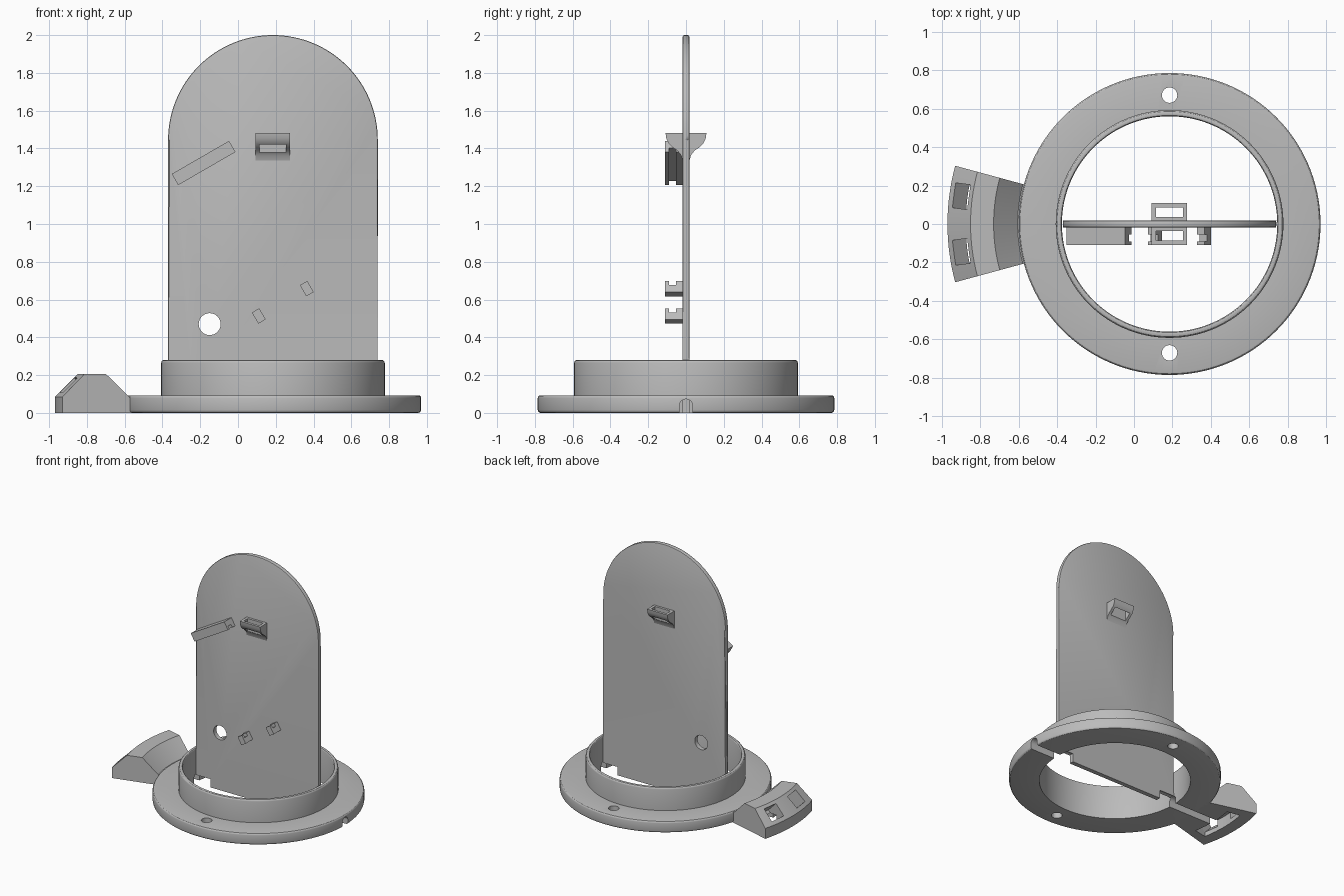
import bpy, bmesh
from math import radians, sin, cos, pi, ceil
from mathutils import Matrix, Vector

if "Cube" in bpy.data.objects:
    bpy.data.objects.remove(bpy.data.objects["Cube"])

CX = 0.185      # axis of the round base
HALF = 0.018    # half the thickness of the upright plate
TILT = radians(30)

grey = bpy.data.materials.new("light_grey")
grey.use_nodes = True
grey.diffuse_color = (0.5, 0.5, 0.5, 1)
grey.node_tree.nodes["Principled BSDF"].inputs["Base Color"].default_value = (0.5, 0.5, 0.5, 1)


def finish(name, bm):
    bmesh.ops.recalc_face_normals(bm, faces=bm.faces)
    mesh = bpy.data.meshes.new(name)
    bm.to_mesh(mesh)
    bm.free()
    mesh.materials.append(grey)
    ob = bpy.data.objects.new(name, mesh)
    bpy.context.collection.objects.link(ob)
    return ob


def prism(name, points, direction):
    """Extrude a closed outline of 3D points along a vector."""
    bm = bmesh.new()
    face = bm.faces.new([bm.verts.new(p) for p in points])
    new = bmesh.ops.extrude_face_region(bm, geom=[face])["geom"]
    verts = [v for v in new if isinstance(v, bmesh.types.BMVert)]
    bmesh.ops.translate(bm, verts=verts, vec=direction)
    return finish(name, bm)


def sweep(name, profile, start=0, end=360, step=3):
    """Turn a closed (radius, z) profile about the base axis."""
    full = end - start == 360
    n = ceil((end - start) / step)
    bm = bmesh.new()
    rings = []
    for i in range(n if full else n + 1):
        a = radians(start + (end - start) * i / n)
        rings.append([bm.verts.new((CX + r * cos(a), r * sin(a), z)) for r, z in profile])
    m = len(profile)
    for i in range(n):
        a, b = rings[i], rings[(i + 1) % len(rings)]
        for j in range(m):
            k = (j + 1) % m
            bm.faces.new((a[j], a[k], b[k], b[j]))
    if not full:
        bm.faces.new(rings[0])
        bm.faces.new(rings[-1])
    return finish(name, bm)


def box(name, centre, size, turn=Matrix()):
    bm = bmesh.new()
    bmesh.ops.create_cube(bm, size=1, matrix=Matrix.Translation(centre) @ turn @ Matrix.Diagonal((*size, 1)))
    return finish(name, bm)


def rod(name, centre, radius, depth, axis="Z"):
    turn = Matrix.Rotation(pi / 2, 4, "X") if axis == "Y" else Matrix()
    bm = bmesh.new()
    bmesh.ops.create_cone(bm, cap_ends=True, segments=32, radius1=radius, radius2=radius,
                          depth=depth, matrix=Matrix.Translation(centre) @ turn)
    return finish(name, bm)


def cut(target, *cutters):
    for c in cutters:
        mod = target.modifiers.new("cut", "BOOLEAN")
        mod.operation, mod.solver, mod.object = "DIFFERENCE", "EXACT", c
        c.hide_render = True
        c.hide_viewport = True
        c.display_type = "WIRE"


def smooth(ob):
    bpy.ops.object.select_all(action="DESELECT")
    bpy.context.view_layer.objects.active = ob
    ob.select_set(True)
    bpy.ops.object.shade_smooth_by_angle(angle=radians(30))


def fillet(r, z, size, start):
    """Quarter-round corner centred on (r, z)."""
    return [(r + size * cos(radians(start + t)), z + size * sin(radians(start + t))) for t in (0, 30, 60, 90)]


# Round base: flange and collar in one turned profile
base = sweep("base_ring", [(0.56, 0)] + fillet(0.77, 0.015, 0.015, -90) + fillet(0.77, 0.078, 0.015, 0)
             + [(0.592, 0.093)] + fillet(0.577, 0.265, 0.015, 0) + fillet(0.57, 0.27, 0.01, 90))

# Upright plate with a round top and softened arch edge
R = 0.555
arch = [(CX + R * cos(pi * i / 64), 1.445 + R * sin(pi * i / 64)) for i in range(65)]
outline = [(CX - R, 0), (CX + R, 0)] + arch
plate = prism("upright_plate", [(x, -HALF, z) for x, z in outline], (0, 2 * HALF, 0))
bm = bmesh.new()
bm.from_mesh(plate.data)
rim = [e for e in bm.edges if all(v.co.z > 1.44 for v in e.verts) and abs(e.verts[0].co.y - e.verts[1].co.y) < 0.001]
bmesh.ops.bevel(bm, geom=rim, offset=0.008, segments=2, affect="EDGES", profile=0.5)
bm.to_mesh(plate.data)
bm.free()

# Side handle: sector with sloping faces, hollow underneath
handle = sweep("side_handle", [(0.75, 0), (1.155, 0), (1.155, 0.085), (1.035, 0.205), (0.915, 0.205),
                               (0.79, 0.085), (0.75, 0.085)], 164.8, 195.2, 2)
cavity = sweep("handle_cavity_cutter", [(0.95, -0.05), (1.06, -0.05), (1.06, 0.09), (0.95, 0.09)], 169, 191, 2)
windows = []
for side in (-1, 1):
    spin = Matrix.Rotation(pi + side * radians(7.6), 4, "Z")
    lean = spin @ Matrix.Rotation(radians(45), 4, "Y")
    spot = Vector((CX, 0, 0)) + spin @ Vector((1.075, 0, 0.13))
    windows.append(box("window_cutter", spot, (0.11, 0.13, 0.17), lean))
cut(handle, cavity, *windows)

# Cable channel under both sides of the flange, also notching the plate corners
channels = []
for name, x0, x1 in (("left", CX + 0.42, 1.1), ("right", -0.8, CX - 0.42)):
    section = [(-0.035, -0.02), (0.035, -0.02)] + [
        (0.035 * cos(pi * i / 12), 0.038 + 0.035 * sin(pi * i / 12)) for i in range(13)]
    channels.append(prism(name + "_channel_cutter", [(x0, y, z) for y, z in section], (x1 - x0, 0, 0)))

screw_holes = [rod("screw_hole_cutter", (CX, s * 0.67, 0.05), 0.04, 0.3) for s in (-1, 1)]
cut(base, *channels, *screw_holes)
cut(plate, *channels, rod("cable_hole_cutter", (-0.15, 0, 0.47), 0.058, 0.2, "Y"))
cut(handle, channels[1])

# Slotted loops on the front and back of the plate
curve = [(0.108, 1.482), (0.105, 1.455), (0.092, 1.427), (0.07, 1.405), (0.045, 1.388), (0.027, 1.365),
         (0.018, 1.335), (0.01, 1.335), (0.01, 1.482)]
loops = []
for name, s in (("front_loop", -1), ("back_loop", 1)):
    loop = prism(name, [(0.092, s * y, z) for y, z in curve], (0.184, 0, 0))
    cut(loop, box(name + "_slot_cutter", (0.184, s * 0.062, 1.42), (0.14, 0.05, 0.3)))
    loops.append(loop)

# Board clips on the front, tilted together, grooves facing each other
turn = Matrix.Rotation(-TILT, 4, "Y")
clips = []
for name, x, z, length, facing in (("long_clip", -0.182, 1.323, 0.35, -1),
                                   ("lower_clip", 0.11, 0.513, 0.045, 1),
                                   ("upper_clip", 0.364, 0.658, 0.045, 1)):
    centre = Vector((x, -0.06, z))
    clip = box(name, centre, (length, 0.1, 0.068), turn)
    groove = centre + turn @ Vector((0, -0.012, facing * 0.034))
    cut(clip, box(name + "_groove_cutter", groove, (length + 0.1, 0.036, 0.05), turn))
    clips.append(clip)

for ob in [base, plate, handle] + loops + clips:
    smooth(ob)
